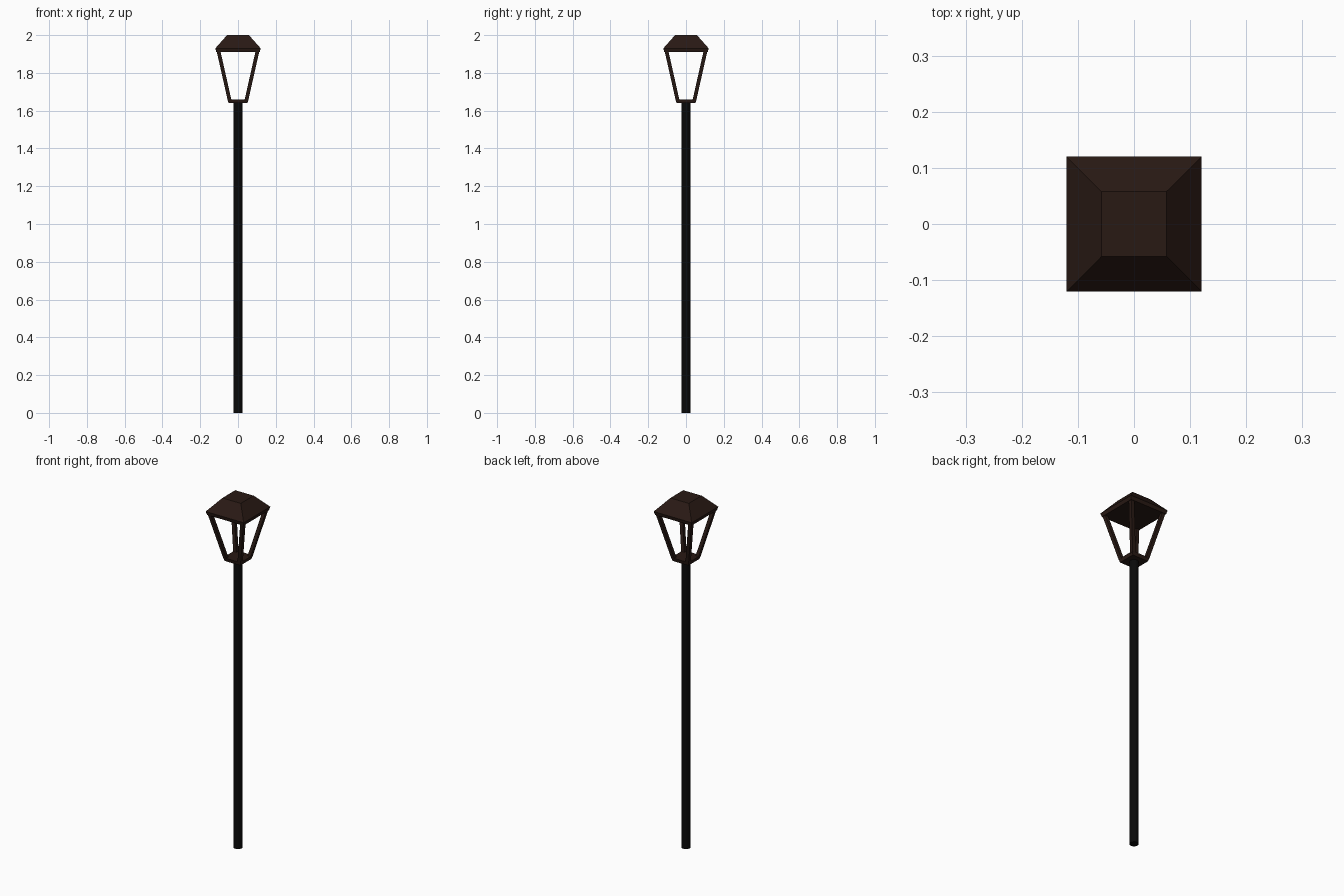
import bpy, bmesh, math

if "Cube" in bpy.data.objects:
    bpy.data.objects.remove(bpy.data.objects["Cube"])


def material(name, rgb):
    m = bpy.data.materials.new(name)
    m.diffuse_color = (*rgb, 1)
    m.use_nodes = True
    m.node_tree.nodes["Principled BSDF"].inputs["Base Color"].default_value = m.diffuse_color
    return m


bronze = material("dark_bronze", (0.022, 0.010, 0.007))
black = material("black_metal", (0.003, 0.003, 0.003))


def loft(name, sections, mat):
    """Skin square sections given as (centre x, centre y, half width, z)."""
    bm = bmesh.new()
    rings = [[bm.verts.new((cx + sx * h, cy + sy * h, z))
              for sx, sy in ((-1, -1), (1, -1), (1, 1), (-1, 1))]
             for cx, cy, h, z in sections]
    for a, b in zip(rings, rings[1:]):
        for i in range(4):
            j = (i + 1) % 4
            bm.faces.new((a[i], a[j], b[j], b[i]))
    bm.faces.new(rings[0][::-1])
    bm.faces.new(rings[-1])
    me = bpy.data.meshes.new(name)
    bm.to_mesh(me)
    bm.free()
    me.materials.append(mat)
    ob = bpy.data.objects.new(name, me)
    bpy.context.collection.objects.link(ob)
    return ob


# Round pole
bpy.ops.mesh.primitive_cylinder_add(vertices=16, radius=0.024, depth=1.64,
                                    location=(0, 0, 0.82))
pole = bpy.context.object
pole.name = "pole"
pole.data.materials.append(black)
bpy.ops.object.shade_smooth_by_angle(angle=math.radians(40))

# Lantern base plate
loft("lantern_base", [(0, 0, 0.050, 1.64), (0, 0, 0.055, 1.66)], bronze)

# Four splayed corner bars
for sx, sy, label in ((-1, -1, "front_left"), (1, -1, "front_right"),
                      (1, 1, "back_right"), (-1, 1, "back_left")):
    loft(f"corner_bar_{label}",
         [(sx * 0.0445, sy * 0.0445, 0.010, 1.655),
          (sx * 0.103, sy * 0.103, 0.010, 1.915)], bronze)

# Hipped roof with a short rim and flat top
loft("lantern_roof", [(0, 0, 0.115, 1.91), (0, 0, 0.12, 1.93),
                      (0, 0, 0.058, 2.0)], bronze)
